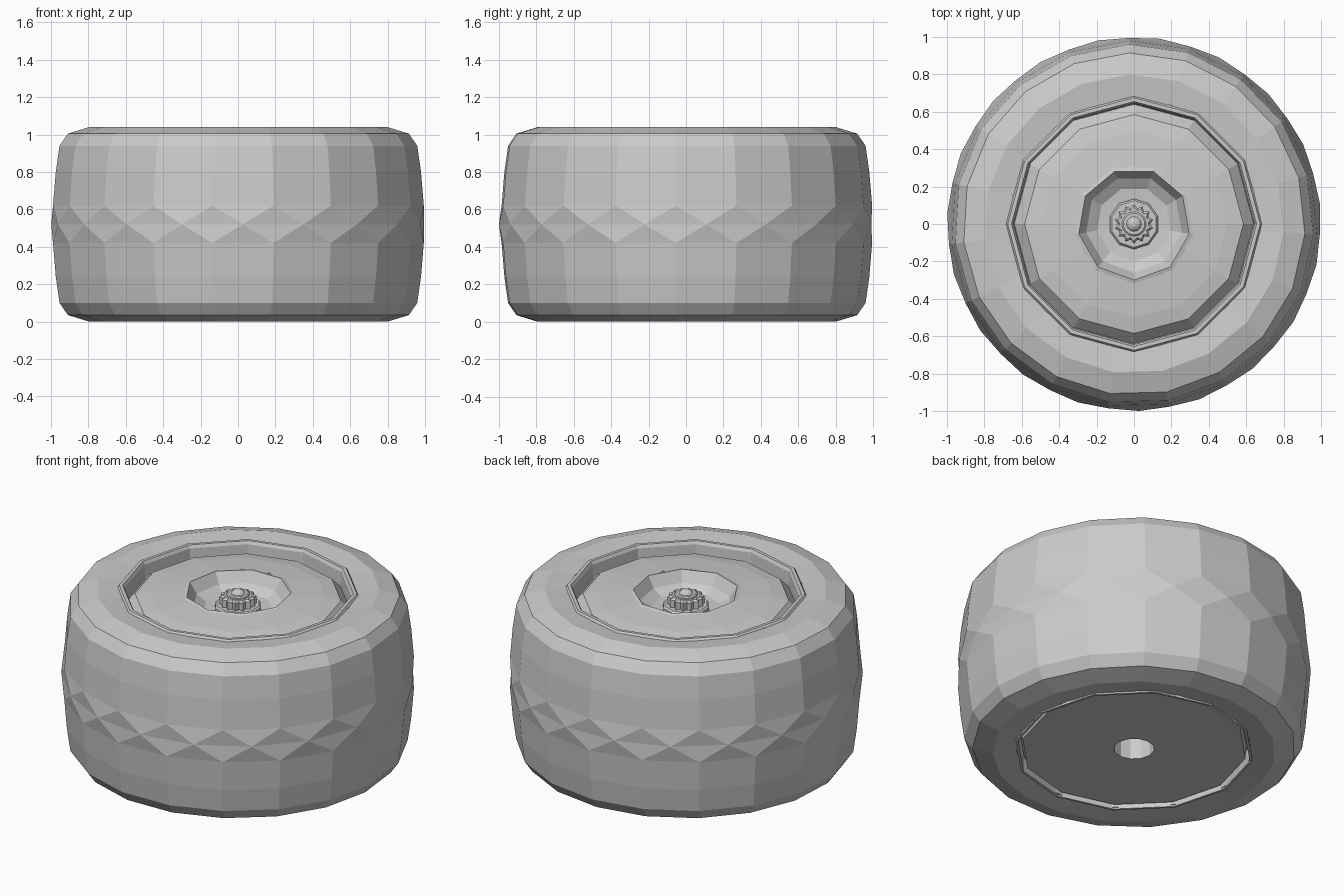
import bpy, bmesh, math

if "Cube" in bpy.data.objects:
    bpy.data.objects.remove(bpy.data.objects["Cube"])


def lathe(name, profile, sides, start=90.0, closed=False, cap_ends=False, tooth=1.0):
    """Revolve (radius, z[, half_step]) points around z; half-step rings join with triangles."""
    bm = bmesh.new()
    step = 2 * math.pi / sides
    rings, shifts = [], []
    for p in profile:
        r, z = p[:2]
        h = p[2] if len(p) > 2 else 0
        ring = []
        for i in range(sides):
            a = math.radians(start) + (i + h) * step
            rr = r * (tooth if i % 2 else 1.0)
            ring.append(bm.verts.new((rr * math.cos(a), rr * math.sin(a), z)))
        rings.append(ring)
        shifts.append(h)
    n = len(rings)
    for k in range(n if closed else n - 1):
        a, b = rings[k], rings[(k + 1) % n]
        ha, hb = shifts[k], shifts[(k + 1) % n]
        for i in range(sides):
            j = (i + 1) % sides
            if ha == hb:
                bm.faces.new((a[i], a[j], b[j], b[i]))
            elif hb > ha:
                bm.faces.new((a[i], a[j], b[i]))
                bm.faces.new((b[i], a[j], b[j]))
            else:
                bm.faces.new((a[i], b[j], b[i]))
                bm.faces.new((a[i], a[j], b[j]))
    if cap_ends:
        bm.faces.new(rings[0])
        bm.faces.new(rings[-1])
    bmesh.ops.recalc_face_normals(bm, faces=bm.faces)
    mesh = bpy.data.meshes.new(name)
    bm.to_mesh(mesh)
    bm.free()
    ob = bpy.data.objects.new(name, mesh)
    bpy.context.collection.objects.link(ob)
    return ob


H = 1.04

# Tire: bulging tread mirrored about mid height, with a diamond band in the middle
half = [(0.665, 0.015), (0.80, 0.0), (0.915, 0.035), (0.96, 0.10),
        (0.98, 0.24), (0.995, 0.42)]
tire = half + [(1.0, H / 2, 0.5)] + [(r, H - z) for r, z in reversed(half)]
lathe("tire", tire, 19, start=91.5, closed=True)

# Rim: raised lip, groove and domed face on top; flat disc with axle hole below
rim = [(0.115, 0.55), (0.115, 0.02), (0.64, 0.02), (0.645, 0.09), (0.66, 0.09),
       (0.665, 0.005), (0.68, 0.005), (0.68, 0.06),
       (0.66, 0.10), (0.66, 0.94),
       (0.685, 0.98), (0.685, 1.025), (0.675, 1.038), (0.655, 1.038),
       (0.645, 1.02), (0.64, 0.93), (0.585, 0.99), (0.50, 1.005), (0.31, 1.02)]
lathe("rim", rim, 12)

# Axle hole end
lathe("axle_hole_end", [(0.115, 0.55), (0.01, 0.55)], 12, cap_ends=True)

# Hub cup: nine-sided recess in the middle of the rim face
lathe("hub_cup", [(0.335, 1.015), (0.30, 1.025), (0.26, 0.96), (0.20, 0.925),
                  (0.13, 0.92), (0.02, 0.92)], 9, start=-90)

# Axle base, toothed nut and rounded axle tip
lathe("axle_base", [(0.135, 0.90), (0.135, 0.94), (0.125, 0.95)], 10, cap_ends=True)
lathe("axle_nut", [(0.105, 0.94), (0.105, 0.995), (0.09, 1.005)], 28,
      cap_ends=True, tooth=0.82)
lathe("axle_collar", [(0.066, 1.0), (0.066, 1.012), (0.058, 1.018)], 14, cap_ends=True)
tip = [(0.05 * math.cos(math.radians(a)), 0.99 + 0.05 * math.sin(math.radians(a)))
       for a in (0, 30, 55, 75)]
lathe("axle_tip", tip, 12, cap_ends=True)
